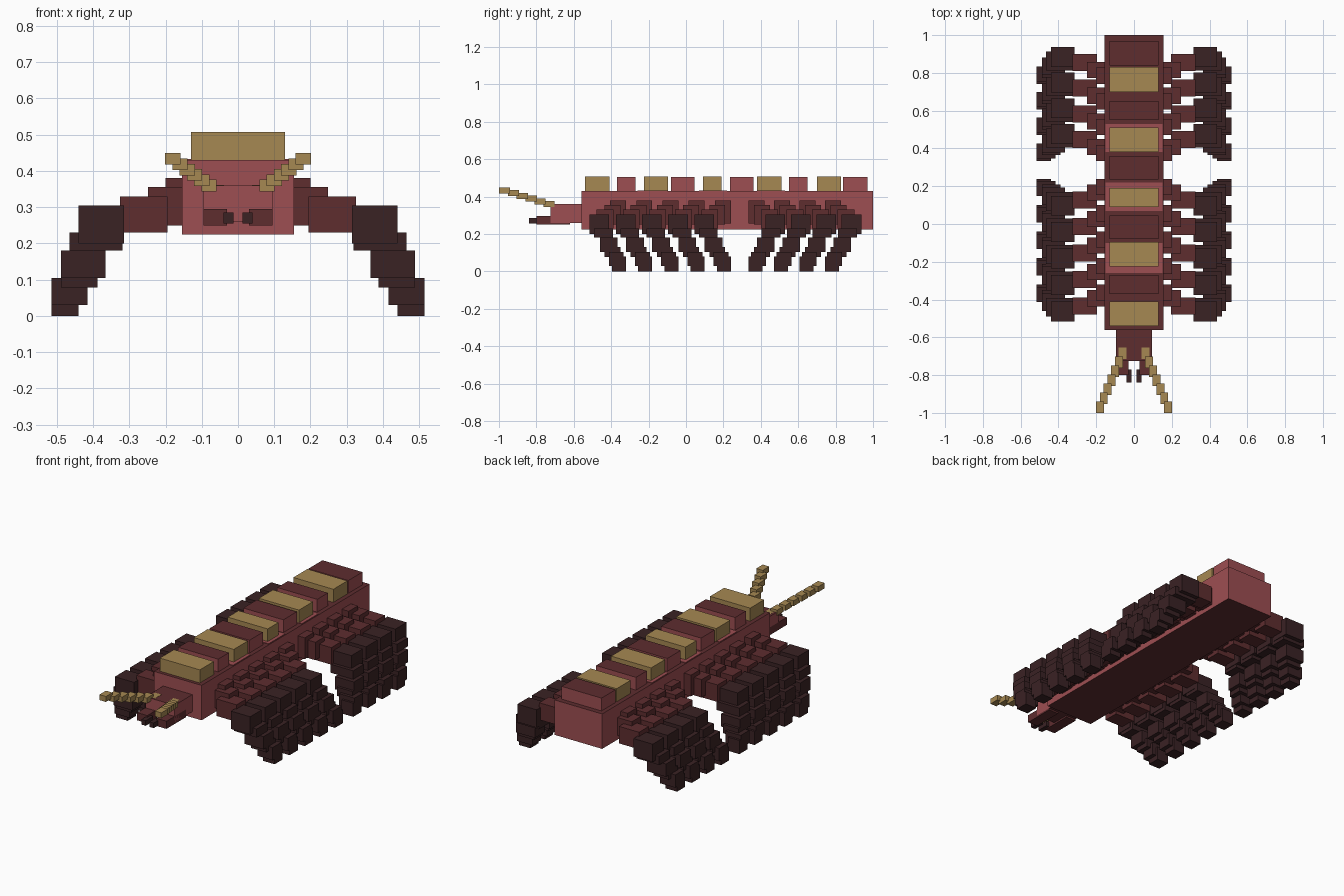
import bpy, bmesh
from mathutils import Vector

cube = bpy.data.objects.get("Cube")
if cube:
    bpy.data.objects.remove(cube)


def material(name, rgb):
    lin = [((c / 255 + 0.055) / 1.055) ** 2.4 for c in rgb] + [1]
    m = bpy.data.materials.new(name)
    m.use_nodes = True
    m.diffuse_color = lin
    m.node_tree.nodes["Principled BSDF"].inputs["Base Color"].default_value = lin
    return m


RED = material("dusty red", (158, 78, 82))
MAROON = material("maroon", (94, 45, 47))
DARK = material("dark brown", (58, 34, 36))
GOLD = material("old gold", (166, 136, 82))


def blocks(name, boxes, side, cap=None):
    """One object from (min, max) boxes; cap colours the up and down faces."""
    bm = bmesh.new()
    for lo, hi in boxes:
        lo, hi = Vector(lo), Vector(hi)
        verts = bmesh.ops.create_cube(bm, size=1)["verts"]
        for v in verts:
            v.co = Vector(a + (b - a) * (c + 0.5) for a, b, c in zip(lo, hi, v.co))
    # mirrored boxes may arrive with swapped corners
    bmesh.ops.recalc_face_normals(bm, faces=bm.faces)
    if cap:
        for f in bm.faces:
            f.material_index = int(abs(f.normal.z) > 0.5)
    mesh = bpy.data.meshes.new(name)
    bm.to_mesh(mesh)
    bm.free()
    mesh.materials.append(side)
    if cap:
        mesh.materials.append(cap)
    ob = bpy.data.objects.new(name, mesh)
    bpy.context.collection.objects.link(ob)
    return ob


# Trunk and head
blocks("body", [((-0.155, -0.56, 0.225), (0.155, 1.0, 0.43))], RED, MAROON)
blocks("head", [((-0.095, -0.725, 0.26), (0.095, -0.55, 0.36))], RED, MAROON)

# Pale patches on the back
for i, (a, b) in enumerate([(-0.26, -0.1), (0.07, 0.22), (0.38, 0.53)]):
    blocks(f"back_patch_{i}", [((-0.15, a, 0.425), (0.15, b, 0.433))], RED)

# Alternating back plates
GOLD_Y = [(-0.54, -0.41), (-0.225, -0.095), (0.09, 0.19), (0.38, 0.51), (0.7, 0.83)]
RED_Y = [(-0.37, -0.27), (-0.08, 0.046), (0.235, 0.36), (0.55, 0.65), (0.84, 0.97)]
for i, (a, b) in enumerate(GOLD_Y):
    blocks(f"gold_plate_{i}", [((-0.13, a, 0.42), (0.13, b, 0.507))], GOLD)
for i, (a, b) in enumerate(RED_Y):
    blocks(f"red_plate_{i}", [((-0.13, a, 0.42), (0.13, b, 0.505))], RED, MAROON)

# Leg steps: inner x, outer x, bottom z, top z, sweep from knee, y width
THIGH = [
    (0.14, 0.2, 0.255, 0.38, 0.1, 0.085),
    (0.15, 0.248, 0.25, 0.355, 0.07, 0.085),
    (0.195, 0.325, 0.23, 0.33, 0.03, 0.09),
]
SHIN = [
    (0.315, 0.44, 0.2, 0.305, 0, 0.105),
    (0.318, 0.465, 0.18, 0.23, 0.022, 0.1),
    (0.365, 0.488, 0.105, 0.18, 0.05, 0.095),
    (0.388, 0.488, 0.078, 0.13, 0.07, 0.085),
    (0.415, 0.515, 0.03, 0.105, 0.09, 0.08),
    (0.44, 0.515, 0, 0.08, 0.105, 0.075),
]


def leg_part(name, steps, side, knee, sweep, colour):
    boxes = []
    for x0, x1, z0, z1, off, w in steps:
        y = knee + sweep * off
        boxes.append(((side * x0, y - w / 2, z0), (side * x1, y + w / 2, z1)))
    blocks(name, boxes, colour)


# Front legs sweep back to the foot, rear legs sweep forward
KNEES = [(-0.463 + 0.14 * i, 1) for i in range(5)]
KNEES += [(0.885 - 0.136 * i, -1) for i in range(4)]

for side, label in ((1, "left"), (-1, "right")):
    for i, (knee, sweep) in enumerate(KNEES):
        leg_part(f"{label}_thigh_{i}", THIGH, side, knee, sweep, MAROON)
        leg_part(f"{label}_shin_{i}", SHIN, side, knee, sweep, DARK)

    # Jaws
    blocks(f"{label}_jaw", [((side * 0.03, -0.8, 0.25), (side * 0.095, -0.62, 0.295))], MAROON)
    blocks(f"{label}_jaw_tip", [((side * 0.012, -0.84, 0.255), (side * 0.04, -0.77, 0.285))], DARK)

    # Stepped antenna
    steps = []
    for i in range(7):
        t = i / 6
        c = Vector((side * (0.06 + 0.12 * t), -0.685 - 0.285 * t, 0.345 + 0.088 * t))
        h = Vector((0.021, 0.03, 0.016))
        steps.append((c - h, c + h))
    blocks(f"{label}_antenna", steps, GOLD)
